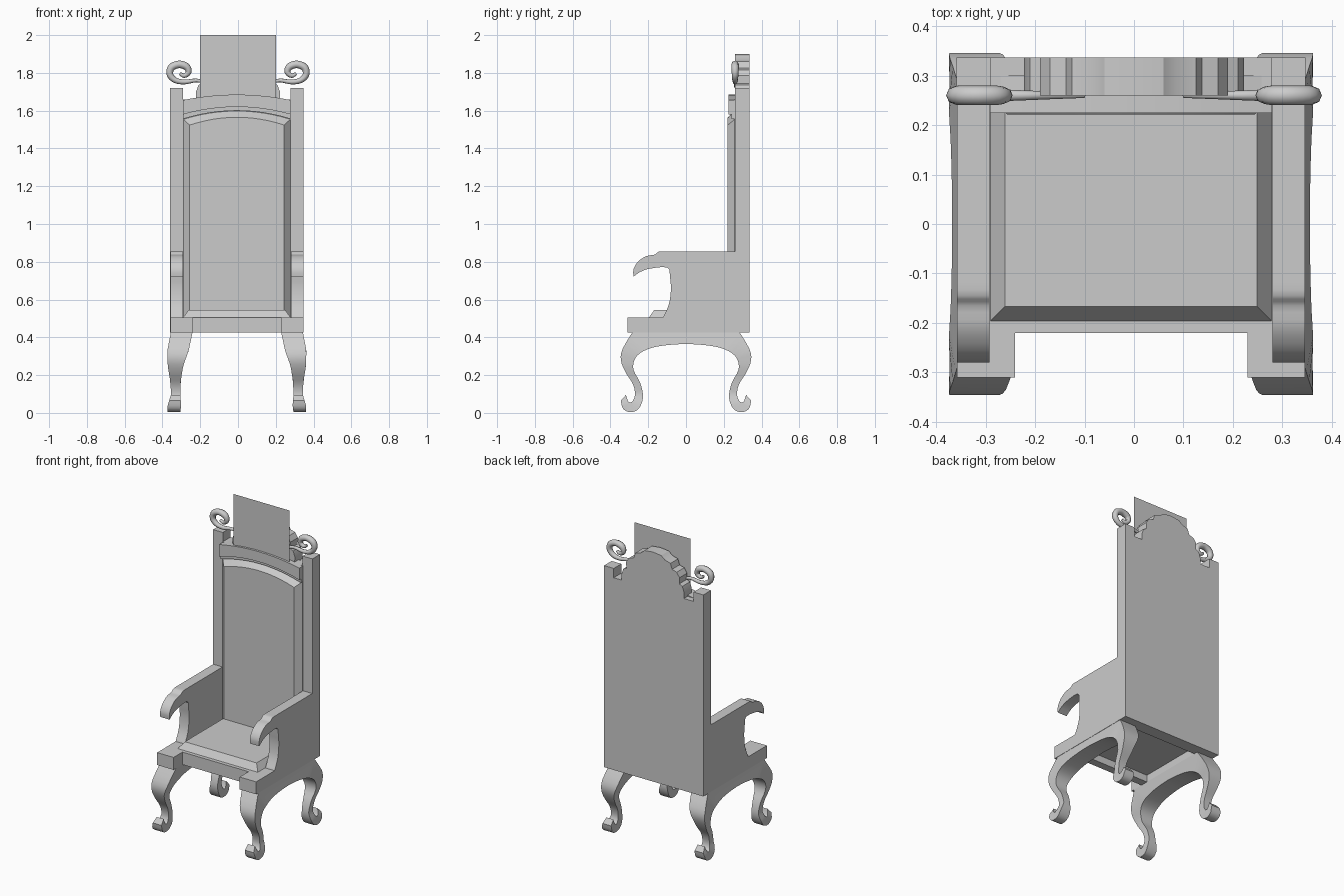
import bpy, bmesh
from mathutils import Vector

if "Cube" in bpy.data.objects:
    bpy.data.objects.remove(bpy.data.objects["Cube"])

CX = -0.006  # the body sits slightly off the centre line


def finish(name, bm, angle=0.5):
    bmesh.ops.recalc_face_normals(bm, faces=bm.faces[:])
    me = bpy.data.meshes.new(name)
    bm.to_mesh(me)
    bm.free()
    ob = bpy.data.objects.new(name, me)
    bpy.context.collection.objects.link(ob)
    bpy.ops.object.select_all(action='DESELECT')
    bpy.context.view_layer.objects.active = ob
    ob.select_set(True)
    bpy.ops.object.shade_smooth_by_angle(angle=angle)
    return ob


def prism(name, pts, axis, a, b, inset=0.0, bend=None):
    """Extrude a 2D outline along an axis; the far end can be inset."""
    place = {'x': lambda u, v, d: (d, u, v), 'y': lambda u, v, d: (u, d, v),
             'z': lambda u, v, d: (u, v, d)}[axis]
    us, vs = [p[0] for p in pts], [p[1] for p in pts]
    cu, cv = (min(us) + max(us)) / 2, (min(vs) + max(vs)) / 2
    ku, kv = 1 - 2 * inset / (max(us) - min(us)), 1 - 2 * inset / (max(vs) - min(vs))
    bm = bmesh.new()
    near = [bm.verts.new(place(u, v, a)) for u, v in pts]
    far = [bm.verts.new(place(cu + (u - cu) * ku, cv + (v - cv) * kv, b)) for u, v in pts]
    n = len(pts)
    for i in range(n):
        bm.faces.new((near[i], near[(i + 1) % n], far[(i + 1) % n], far[i]))
    caps = [bm.faces.new(near[::-1]), bm.faces.new(far)]
    bmesh.ops.recalc_face_normals(bm, faces=bm.faces[:])
    if bend:
        bmesh.ops.triangulate(bm, faces=caps)
        bend(near, far)
    return finish(name, bm)


def box(name, x0, x1, y0, y1, z0, z1):
    return prism(name, [(x0, y0), (x1, y0), (x1, y1), (x0, y1)], 'z', z0, z1)


def smooth(pts, steps=3):
    """Catmull-Rom refinement of an open list of points."""
    p = [Vector(q) for q in pts]
    p = [p[0]] + p + [p[-1]]
    out = []
    for i in range(1, len(p) - 2):
        for k in range(steps):
            t = k / steps
            out.append(0.5 * (2 * p[i] + (p[i + 1] - p[i - 1]) * t
                       + (2 * p[i - 1] - 5 * p[i] + 4 * p[i + 1] - p[i + 2]) * t * t
                       + (3 * p[i] - p[i - 1] - 3 * p[i + 1] + p[i + 2]) * t ** 3))
    return [tuple(q) for q in out + [p[-1]]]


def table(rows, z, col):
    for r0, r1 in zip(rows, rows[1:]):
        if z <= r1[0]:
            t = max(0, (z - r0[0]) / (r1[0] - r0[0]))
            return r0[col] + (r1[col] - r0[col]) * t
    return rows[-1][col]


def arch(z_side, z_mid, half=0.285, n=12):
    return [(CX + half * t, z_mid + (z_side - z_mid) * t * t)
            for t in (1 - 2 * i / n for i in range(n + 1))]


# Leg outline (y, z), front half, from the foot's outer side round to the apron
outer = smooth([(-0.285, 0.425), (-0.335, 0.34), (-0.345, 0.28), (-0.32, 0.215),
                (-0.28, 0.15), (-0.27, 0.095), (-0.285, 0.06), (-0.305, 0.06), (-0.318, 0.095)])
inner = smooth([(-0.345, 0.065), (-0.335, 0.025), (-0.305, 0.005), (-0.262, 0.012),
                (-0.235, 0.05), (-0.228, 0.1), (-0.245, 0.165), (-0.277, 0.225),
                (-0.275, 0.275), (-0.245, 0.315), (-0.18, 0.345), (-0.09, 0.36), (0, 0.365)])
half = outer + inner
leg_outline = half + [(-y, z) for y, z in half[-2::-1]]
# z, outer x, inner x of the leg
widths = [(0, 0.366, 0.30), (0.04, 0.366, 0.295), (0.1, 0.348, 0.3), (0.17, 0.353, 0.297),
          (0.25, 0.366, 0.284), (0.33, 0.368, 0.255), (0.425, 0.35, 0.235)]

arm_outline = ([(0.26, 0.45), (0.26, 0.855)]
               + smooth([(-0.11, 0.855), (-0.145, 0.853), (-0.165, 0.838), (-0.21, 0.83),
                         (-0.255, 0.8), (-0.278, 0.76), (-0.278, 0.722)])
               + smooth([(-0.25, 0.742), (-0.2, 0.762), (-0.1, 0.77), (-0.085, 0.72),
                         (-0.08, 0.65), (-0.092, 0.57), (-0.125, 0.5)]) + [(-0.125, 0.45)])

for s, side in ((-1, "left"), (1, "right")):
    def shape_leg(near, far, s=s):
        for v in near:
            v.co.x = CX + s * table(widths, v.co.z, 2)
        for v in far:
            v.co.x = CX + s * table(widths, v.co.z, 1)

    X = lambda x: CX + s * x
    # Paired legs with arched apron
    prism(side + "_legs", leg_outline, 'x', X(0.25), X(0.36), bend=shape_leg)
    # Seat side rail, arm and back post
    box(side + "_seat_rail", X(0.235), X(0.352), -0.31, 0.335, 0.425, 0.505)
    prism(side + "_arm", arm_outline, 'x', X(0.286), X(0.352))
    box(side + "_back_post", X(0.284), X(0.353), 0.26, 0.337, 0.425, 1.72)

    # Tapered scroll beside the crest
    path = smooth([(0.10, 1.725), (0.16, 1.745), (0.22, 1.76), (0.28, 1.752), (0.33, 1.76),
                   (0.36, 1.79), (0.353, 1.828), (0.312, 1.845), (0.272, 1.832),
                   (0.262, 1.803), (0.285, 1.785), (0.308, 1.797)], 4)
    cu = bpy.data.curves.new(side + "_scroll", 'CURVE')
    cu.dimensions = '3D'
    cu.bevel_depth = 0.02
    cu.bevel_resolution = 2
    cu.use_fill_caps = True
    sp = cu.splines.new('POLY')
    sp.points.add(len(path) - 1)
    for i, (p, (x, z)) in enumerate(zip(sp.points, path)):
        p.co = (s * x, 0.26, z, 1)
        t = i / (len(path) - 1)
        p.radius = 0.25 + 0.75 * min(1, t / 0.55) if t < 0.7 else 1 - (t - 0.7) * 2
    ob = bpy.data.objects.new(side + "_scroll", cu)
    bpy.context.collection.objects.link(ob)

# Seat front rail and tapered cushion
box("seat_front_rail", CX - 0.235, CX + 0.235, -0.22, -0.17, 0.425, 0.505)
cx0, cx1 = CX - 0.285, CX + 0.285
box("seat_base", CX - 0.24, CX + 0.24, -0.19, 0.27, 0.47, 0.505)
prism("seat_cushion", [(cx0, -0.197), (cx1, -0.197), (cx1, 0.27), (cx0, 0.27)],
      'z', 0.504, 0.546, inset=0.03)

# Back board, padded panel and arched top rail
box("back_board", cx0, cx1, 0.258, 0.337, 0.425, 1.66)
prism("back_panel", arch(1.556, 1.60) + [(cx0, 0.505), (cx1, 0.505)],
      'y', 0.26, 0.221, inset=0.035)
prism("back_frame_top", arch(1.60, 1.63) + arch(1.556, 1.60)[::-1], 'y', 0.26, 0.24)
prism("back_top_rail", arch(1.656, 1.685) + arch(1.58, 1.62)[::-1], 'y', 0.30, 0.224)

# Scalloped crest
lobes = [(0.22, 1.63), (0.222, 1.70), (0.21, 1.735), (0.188, 1.745), (0.19, 1.785),
         (0.17, 1.815), (0.137, 1.825), (0.125, 1.86), (0.085, 1.872), (0.06, 1.893), (0, 1.9)]
prism("crest", lobes + [(-x, z) for x, z in lobes[-2::-1]], 'y', 0.26, 0.337)

# Flat panel in front of the crest
bm = bmesh.new()
bm.faces.new([bm.verts.new((x, 0.238, z))
              for x, z in ((-0.2, 1.665), (0.2, 1.665), (0.2, 2.0), (-0.2, 2.0))])
finish("head_panel", bm)
